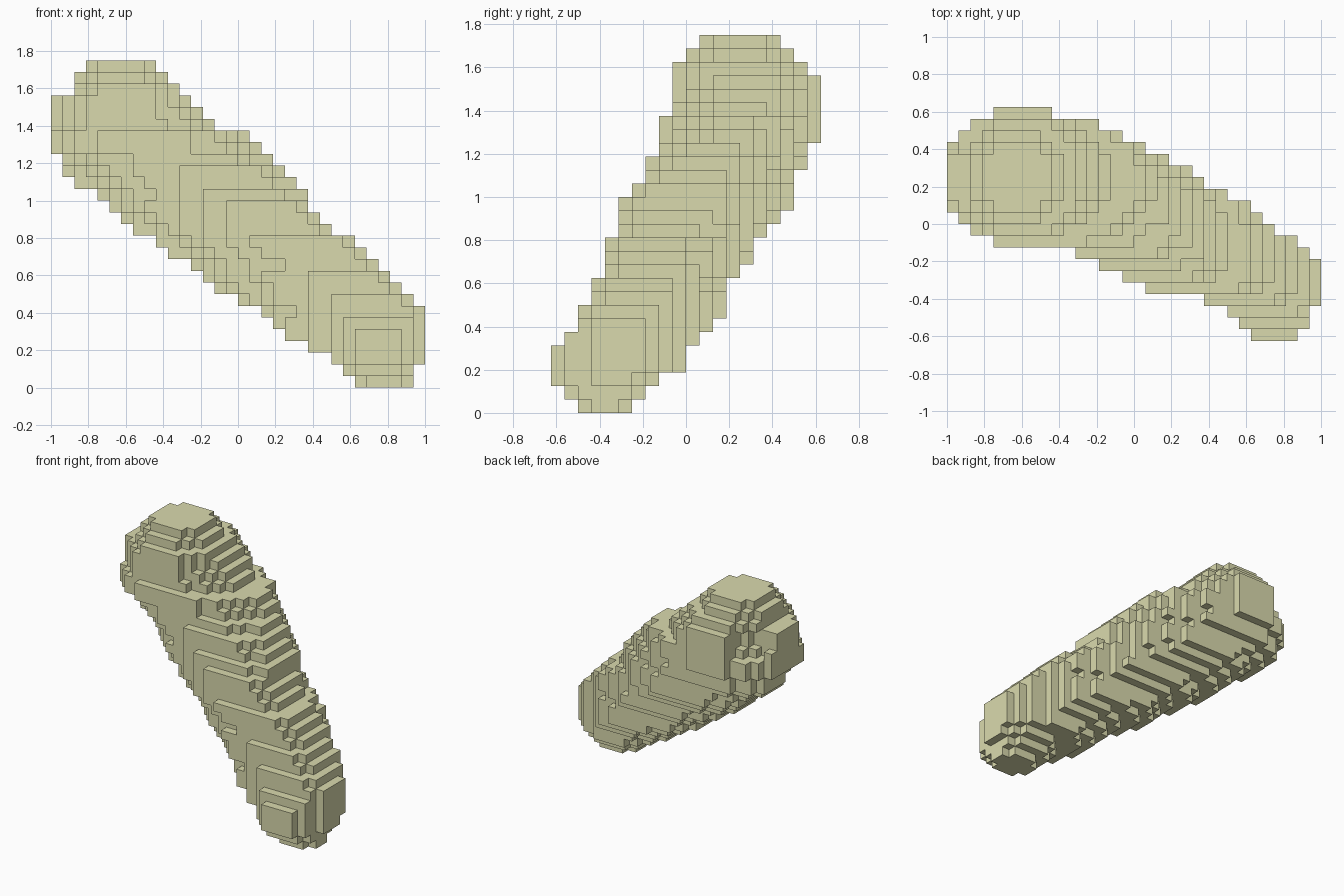
import bpy, bmesh
from mathutils import Vector

cube = bpy.data.objects.get("Cube")
if cube:
    bpy.data.objects.remove(cube, do_unlink=True)

VOXEL = 1 / 16
LAYERS = 28

# Key slices in voxels: layer, x low, x high, y low, y high
SLICES = [
    (0, 10, 15, -8, -4), (1, 9, 15, -9, -3), (2, 8, 16, -10, -2),
    (3, 6, 16, -10, 0), (5, 3, 16, -9, 1), (7, 0, 15, -8, 3),
    (8, -2, 14, -7, 3), (9, -3, 13, -7, 3), (10, -4, 12, -6, 4),
    (11, -6, 11, -6, 5), (12, -7, 10, -6, 5), (13, -9, 8, -5, 6),
    (15, -11, 6, -5, 8), (16, -12, 6, -4, 8), (17, -14, 5, -3, 8),
    (20, -16, 2, -2, 10), (21, -16, 1, -2, 10), (22, -16, -2, -1, 10),
    (24, -16, -4, -1, 10), (25, -14, -5, -1, 9), (27, -13, -7, 1, 7),
]
# Plan outline in voxels: y row, x low, x high
PLAN = [
    (-10, 10, 14), (-9, 9, 15), (-8, 8, 15), (-7, 6, 16), (-6, 1, 16),
    (-4, -3, 16), (-3, -5, 15), (-2, -12, 14), (0, -15, 11), (1, -16, 10),
    (5, -16, 3), (6, -16, 1), (7, -15, -1), (8, -14, -3), (9, -12, -7),
]
# Skew of each slice: layer, front half, back half
SKEW = [
    (0, 0, 0), (2, 0, 0), (5, -0.35, -0.1), (8, -0.47, -0.25),
    (17, -0.45, -0.25), (18, -0.4, -0.25), (20, 0.1, -0.3),
    (24, 0, 0), (27, 0, 0),
]
# Hollow at the back corner of the upper end: centre and radius
DENT, DENT_RADIUS = Vector((-14.5, 8.5, 24)), 2.6


def sample(keys, k):
    """Values at k, interpolated between the key rows."""
    for a, b in zip(keys, keys[1:]):
        if a[0] <= k <= b[0]:
            t = (k - a[0]) / (b[0] - a[0])
            return [p + (q - p) * t for p, q in zip(a[1:], b[1:])]


def filled_cells():
    """Voxels inside a skewed oval on each layer and inside the plan."""
    cells = set()
    for k in range(LAYERS):
        x0, x1, y0, y1 = (round(v) for v in sample(SLICES, k))
        front, back = sample(SKEW, k)
        for j in range(y0, y1):
            low, high = (round(v) for v in sample(PLAN, j))
            v = (2 * j + 1 - y0 - y1) / (y1 - y0)
            rho = front if v < 0 else back
            for i in range(max(x0, low), min(x1, high)):
                u = (2 * i + 1 - x0 - x1) / (x1 - x0)
                centre = Vector((i + 0.5, j + 0.5, k + 0.5))
                if (u * u - 2 * rho * u * v + v * v <= 1.06 * (1 - rho * rho)
                        and (centre - DENT).length > DENT_RADIUS):
                    cells.add((i, j, k))
    return cells


def voxel_object(name, cells, material):
    """Mesh made of the exposed sides of the cells."""
    bm = bmesh.new()
    corners = {}

    def corner(p):
        key = tuple(round(c) for c in p)
        if key not in corners:
            corners[key] = bm.verts.new(Vector(key) * VOXEL)
        return corners[key]

    for cell in cells:
        centre = Vector(cell) + Vector((0.5, 0.5, 0.5))
        for axis in range(3):
            for sign in (-1, 1):
                n = Vector((0, 0, 0))
                n[axis] = sign
                if tuple(int(c + d) for c, d in zip(cell, n)) in cells:
                    continue
                s = Vector((0, 0, 0))
                s[(axis + 1) % 3] = 1
                t = n.cross(s)
                bm.faces.new([corner(centre + (n + s * a + t * b) / 2)
                              for a, b in ((-1, -1), (1, -1), (1, 1), (-1, 1))])
    mesh = bpy.data.meshes.new(name)
    bm.to_mesh(mesh)
    bm.free()
    mesh.materials.append(material)
    obj = bpy.data.objects.new(name, mesh)
    bpy.context.collection.objects.link(obj)


# Single khaki colour
khaki = bpy.data.materials.new("khaki")
khaki.use_nodes = True
colour = (0.70, 0.70, 0.42, 1)
khaki.diffuse_color = colour
khaki.node_tree.nodes["Principled BSDF"].inputs["Base Color"].default_value = colour

# Leaning, rounded block body
voxel_object("leaning_body", filled_cells(), khaki)
